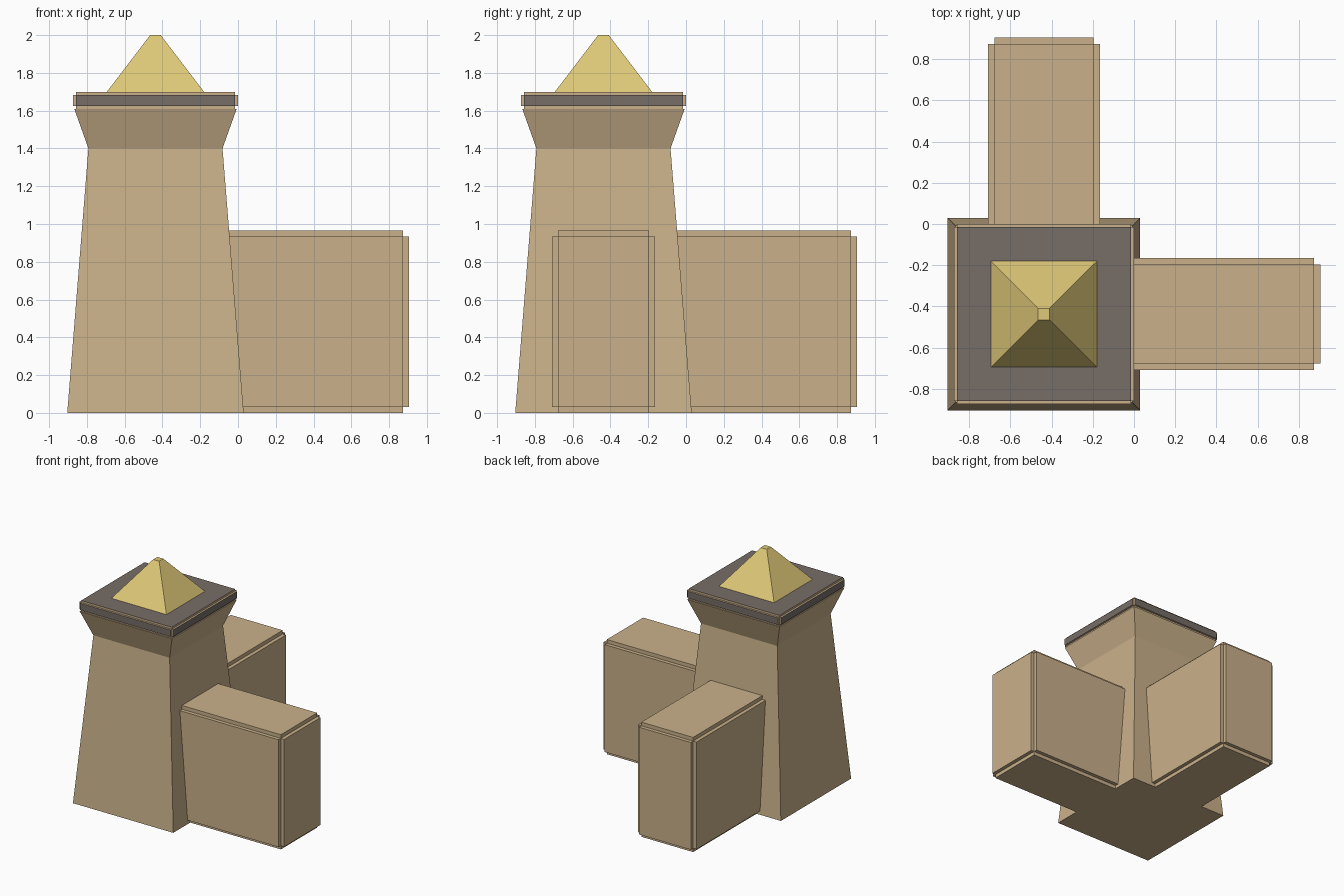
import bpy
import bmesh
from mathutils import Vector

default_cube = bpy.data.objects.get("Cube")
if default_cube:
    bpy.data.objects.remove(default_cube, do_unlink=True)


def make_material(name, rgb):
    linear = [((c / 255 + 0.055) / 1.055) ** 2.4 for c in rgb] + [1.0]
    mat = bpy.data.materials.new(name)
    mat.use_nodes = True
    mat.diffuse_color = linear
    mat.node_tree.nodes["Principled BSDF"].inputs["Base Color"].default_value = linear
    return mat


SANDSTONE = make_material("sandstone", (202, 177, 139))
SLATE = make_material("dark slate", (118, 109, 103))
GOLD = make_material("gold", (222, 200, 120))
CENTRE = -0.437  # tower axis in both x and y


def finish(name, bm, *materials):
    bmesh.ops.recalc_face_normals(bm, faces=bm.faces)
    mesh = bpy.data.meshes.new(name)
    bm.to_mesh(mesh)
    bm.free()
    for mat in materials:
        mesh.materials.append(mat)
    obj = bpy.data.objects.new(name, mesh)
    bpy.context.collection.objects.link(obj)
    return obj


def frustum(name, z0, half0, z1, half1, mat):
    """Four-sided tapering block on the tower axis."""
    bm = bmesh.new()
    bmesh.ops.create_cube(bm, size=2)
    for v in bm.verts:
        half, z = (half1, z1) if v.co.z > 0 else (half0, z0)
        v.co = (CENTRE + v.co.x * half, CENTRE + v.co.y * half, z)
    return finish(name, bm, mat)


def stepped_box(name, low, high, step, face_mat, edge_mat):
    """Box with a square rebate along every edge: one block proud along each axis."""
    low, high = Vector(low), Vector(high)
    middle, half = (low + high) / 2, (high - low) / 2
    bm = bmesh.new()
    for axis in range(3):
        size = half - Vector((step, step, step))
        size[axis] = half[axis]
        verts = bmesh.ops.create_cube(bm, size=2)["verts"]
        faces = {f for v in verts for f in v.link_faces}
        for f in faces:
            # Only the proud end caps carry the face colour
            f.normal_update()
            f.material_index = 0 if abs(f.normal[axis]) > 0.5 else 1
        for v in verts:
            v.co = middle + v.co * size
    return finish(name, bm, face_mat, edge_mat)


# Tower: tapering shaft, flared collar, slab and gilded cap
frustum("tower_shaft", 0, 0.467, 1.4, 0.355, SANDSTONE)
frustum("tower_collar", 1.4, 0.355, 1.61, 0.43, SANDSTONE)
slab = 0.4375
stepped_box("roof_slab", (CENTRE - slab, CENTRE - slab, 1.61),
            (CENTRE + slab, CENTRE + slab, 1.7), 0.016, SLATE, SANDSTONE)
frustum("roof_pyramid", 1.7, 0.257, 2.0, 0.028, GOLD)

# Two wall wings running out of the tower
wing = 0.272
stepped_box("left_wall", (CENTRE, CENTRE - wing, 0),
            (0.905, CENTRE + wing, 0.965), 0.031, SANDSTONE, SANDSTONE)
stepped_box("back_wall", (CENTRE - wing, CENTRE, 0),
            (CENTRE + wing, 0.905, 0.965), 0.031, SANDSTONE, SANDSTONE)
